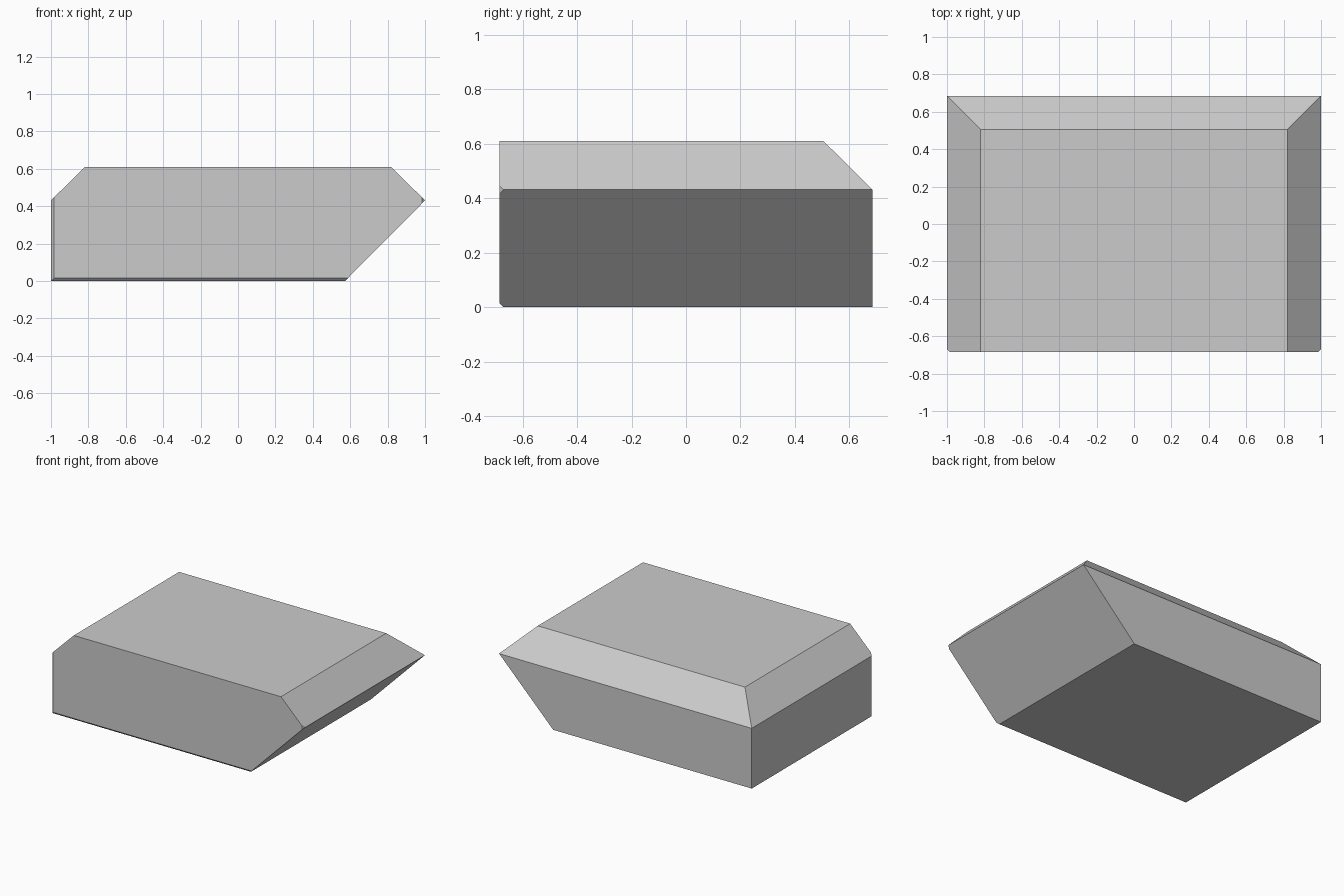
import bpy
import bmesh
from mathutils import Vector

if "Cube" in bpy.data.objects:
    bpy.data.objects.remove(bpy.data.objects["Cube"])

DEPTH, HEIGHT = 0.685, 0.609
SHOULDER, BEVEL, NICK = 0.431, 0.18, 0.015

# Side profile in x/z, with the undercut on the right
profile = [(-1, 0), (0.572, 0), (1, SHOULDER), (1 - BEVEL, HEIGHT),
           (BEVEL - 1, HEIGHT), (-1, SHOULDER)]

bm = bmesh.new()
face = bm.faces.new([bm.verts.new((x, -DEPTH, z)) for x, z in profile])
ext = bmesh.ops.extrude_face_region(bm, geom=[face])
bmesh.ops.translate(bm, vec=(0, 2 * DEPTH, 0),
                    verts=[v for v in ext["geom"] if isinstance(v, bmesh.types.BMVert)])
bmesh.ops.recalc_face_normals(bm, faces=bm.faces)


def slice_off(point, normal):
    """Cut away everything on the normal side of a plane and cap it."""
    geom = bm.verts[:] + bm.edges[:] + bm.faces[:]
    cut = bmesh.ops.bisect_plane(bm, geom=geom, plane_co=Vector(point),
                                 plane_no=Vector(normal).normalized(), clear_outer=True)
    edges = [e for e in cut["geom_cut"] if isinstance(e, bmesh.types.BMEdge)]
    bmesh.ops.contextual_create(bm, geom=edges)


# Wide bevel along the top back edge
slice_off((0, DEPTH, SHOULDER), (0, HEIGHT - SHOULDER, BEVEL))
# Fine bevels on the front: bottom edge and both outer corners
slice_off((0, -DEPTH, NICK), (0, -1, -1))
for side in (-1, 1):
    slice_off((side, NICK - DEPTH, 0), (side, -1, 0))

bmesh.ops.recalc_face_normals(bm, faces=bm.faces)
mesh = bpy.data.meshes.new("bevelled_block")
bm.to_mesh(mesh)
bm.free()
bpy.context.collection.objects.link(bpy.data.objects.new("bevelled_block", mesh))
